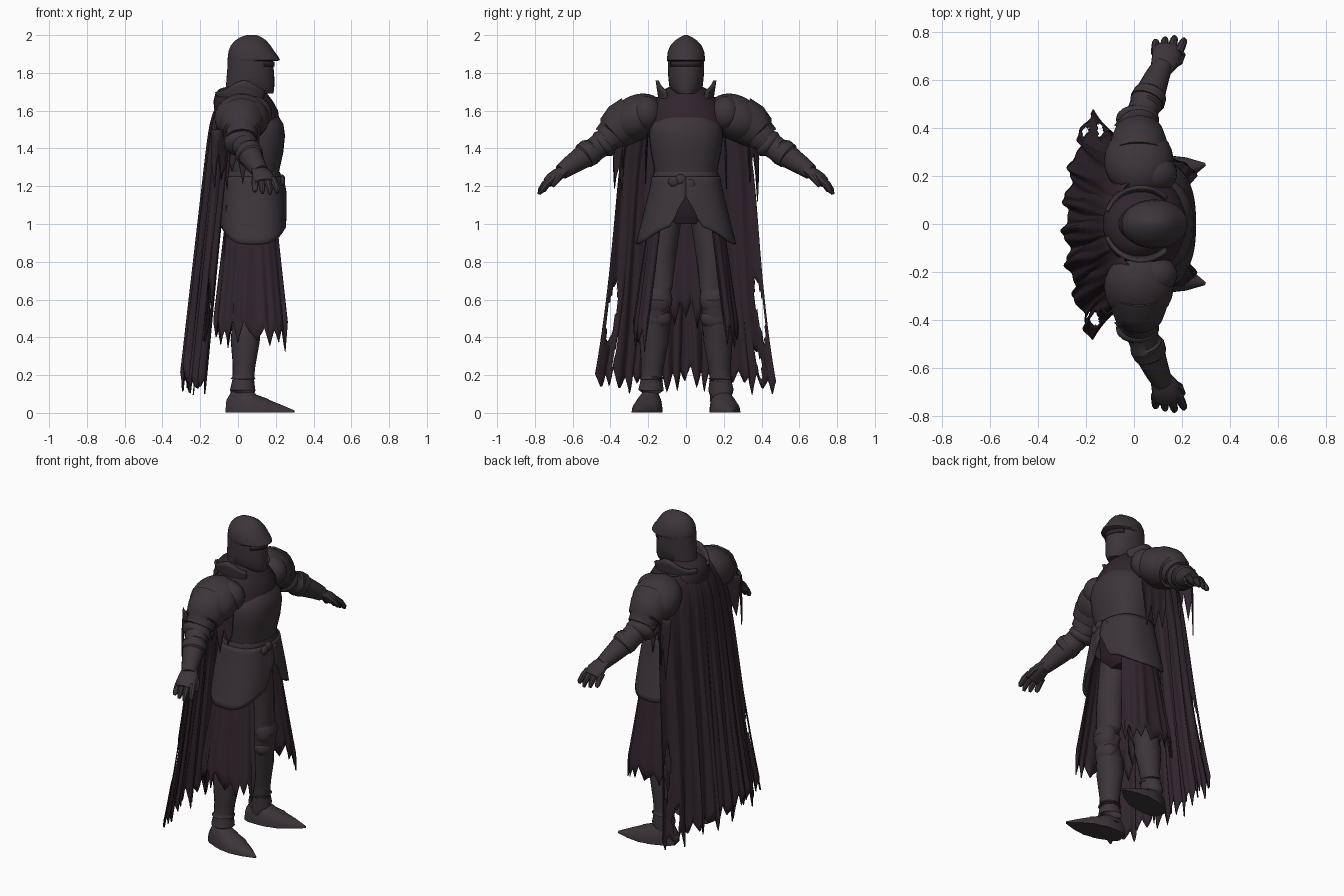
import bpy, bmesh, math, random
from mathutils import Vector, Matrix, Euler

random.seed(4)
old = bpy.data.objects.get("Cube")
if old:
    bpy.data.objects.remove(old)


def material(name, rgb):
    m = bpy.data.materials.new(name)
    m.use_nodes = True
    m.diffuse_color = (*rgb, 1)
    m.node_tree.nodes["Principled BSDF"].inputs["Base Color"].default_value = (*rgb, 1)
    return m


STEEL = material("dark steel", (0.045, 0.035, 0.041))
CLOTH = material("dark purple cloth", (0.03, 0.018, 0.026))
SLIT = material("shadow slit", (0.025, 0.019, 0.023))


def finish(name, bm, mat, thick=0, angle=40):
    bmesh.ops.recalc_face_normals(bm, faces=bm.faces)
    me = bpy.data.meshes.new(name)
    bm.to_mesh(me)
    bm.free()
    ob = bpy.data.objects.new(name, me)
    bpy.context.collection.objects.link(ob)
    me.materials.append(mat)
    bpy.ops.object.select_all(action='DESELECT')
    ob.select_set(True)
    bpy.context.view_layer.objects.active = ob
    bpy.ops.object.shade_smooth_by_angle(angle=math.radians(angle))
    if thick:
        mod = ob.modifiers.new("thickness", 'SOLIDIFY')
        mod.thickness = thick
        mod.offset = 0
    return ob


def loft(name, rings, mat):
    """Skin closed rings of points and cap both ends."""
    bm = bmesh.new()
    rows = [[bm.verts.new(p) for p in r] for r in rings]
    n = len(rows[0])
    for a, b in zip(rows, rows[1:]):
        for i in range(n):
            j = (i + 1) % n
            bm.faces.new((a[i], a[j], b[j], b[i]))
    bm.faces.new(rows[0])
    bm.faces.new(rows[-1])
    return finish(name, bm, mat)


def bend(t, power):
    """Signed power, which squares off a sine or cosine."""
    return math.copysign(abs(t) ** power, t)


def oval(z, back, front, half, power=1.0, n=32):
    """Horizontal ring; power below 1 is boxier."""
    c, r = (back + front) / 2, (front - back) / 2
    angles = [math.tau * i / n for i in range(n)]
    return [(c + r * bend(math.cos(a), power), half * bend(math.sin(a), power), z) for a in angles]


def tube(name, path, mat=STEEL, side=1, n=16, flat=1.0):
    """Limb along (x, y, z, radius) points; flat thins it vertically."""
    pts = [Vector((p[0], p[1] * side, p[2])) for p in path]
    rings = []
    for k, p in enumerate(pts):
        d = pts[min(k + 1, len(pts) - 1)] - pts[max(k - 1, 0)]
        q = d.to_track_quat('Z', 'X')
        r = path[k][3]
        rings.append([p + q @ Vector((r * flat * math.cos(math.tau * i / n),
                                      r * math.sin(math.tau * i / n), 0)) for i in range(n)])
    return loft(name, rings, mat)


def ball(name, loc, size, rot=(0, 0, 0), mat=STEEL):
    bm = bmesh.new()
    mtx = Matrix.LocRotScale(Vector(loc), Euler(rot), Vector(size))
    bmesh.ops.create_uvsphere(bm, u_segments=24, v_segments=14, radius=1, matrix=mtx)
    return finish(name, bm, mat)


def sheet(name, fn, nu, nv, mat=CLOTH, thick=0.006, hole=None):
    """Grid surface fn(u, v) with u, v in 0..1; hole(u, v) drops faces."""
    bm = bmesh.new()
    g = [[bm.verts.new(fn(i / nu, j / nv)) for i in range(nu + 1)] for j in range(nv + 1)]
    for j in range(nv):
        for i in range(nu):
            if not (hole and hole((i + .5) / nu, (j + .5) / nv)):
                bm.faces.new((g[j][i], g[j][i + 1], g[j + 1][i + 1], g[j + 1][i]))
    return finish(name, bm, mat, thick, 60)


def ragged(count, depth):
    """Torn hem: piecewise linear teeth between notches and tips."""
    k = [random.uniform(.5, 1) * depth if i % 2 else random.uniform(0, .35) * depth
         for i in range(2 * count + 1)]

    def f(u):
        t = min(u, .9999) * 2 * count
        i = int(t)
        return k[i] + (k[i + 1] - k[i]) * (t - i)
    return f


# Helmet: face guard below, skull with peaked brow above
loft("face_guard", [oval(*r) for r in (
    (1.69, .05, .187, .05), (1.705, -.02, .19, .07), (1.725, -.064, .192, .088), (1.78, -.06, .192, .094),
    (1.83, -.056, .188, .096), (1.88, -.055, .184, .097))], STEEL)
loft("skull", [oval(*r) for r in (
    (1.862, -.054, .205, .098), (1.868, -.055, .222, .102), (1.885, -.054, .214, .1), (1.915, -.05, .192, .096),
    (1.945, -.038, .172, .082), (1.972, -.015, .15, .058), (1.99, .015, .122, .03), (2.0, .045, .1, .008))], STEEL)
sheet("eye_slit", lambda u, v: (.066 + .125 * math.cos((u - .5) * 1.9), .099 * math.sin((u - .5) * 1.9),
                                1.86 - .025 * v), 14, 1, SLIT, .004)

# Neck, chest cloth, breastplate, belt and hips
loft("neck_cloth", [oval(*r) for r in (
    (1.5, -.11, .225, .21), (1.6, -.125, .212, .2), (1.65, -.13, .185, .17),
    (1.69, -.12, .155, .13), (1.715, -.1, .14, .11), (1.73, -.05, .13, .08))], CLOTH)
loft("breastplate", [oval(*r, .85) for r in (
    (1.25, -.06, .215, .165), (1.29, -.07, .22, .168), (1.38, -.09, .24, .186), (1.47, -.1, .249, .197),
    (1.53, -.1, .24, .188), (1.565, -.09, .218, .15))], STEEL)
loft("belt", [oval(*r, .85) for r in (
    (1.23, -.07, .225, .175), (1.25, -.072, .23, .178), (1.275, -.065, .222, .169))], STEEL)
for y, z in ((-.065, 1.225), (-.03, 1.235), (.02, 1.21)):
    ball("belt_knot", (.232, y, z), (.018, .03, .028))
loft("hips", [oval(*r) for r in ((1.0, -.03, .13, .13), (1.07, -.06, .18, .18), (1.24, -.06, .2, .165))], CLOTH)


# Hip armour flaring at the sides, split at the front
def hip_plate(u, v):
    a = math.tau * u
    c, s = math.cos(a), math.sin(a)
    low = .893 + .1 * abs(c) ** 3
    if c > 0:
        low += .15 * max(0, 1 - abs(s) * 4.5)
    b = math.sin(v * math.pi / 2)
    return (.082 + (.148 + .022 * b) * bend(c, .8), (.175 + .04 * b + .045 * v * v) * bend(s, .8),
            1.25 + (low - 1.25) * v)


sheet("hip_armour", hip_plate, 72, 12, STEEL, .012)

# Long cape with folds, torn hem and holes
hem = ragged(19, .17)
TEARS = ((.035, .76, .022, .1), (.965, .73, .022, .1), (.09, .9, .014, .06), (.92, .92, .014, .05))


def cape(u, v):
    s = 2 * u - 1
    w = .25 + .11 * (1 - (1 - v) ** 8) + .005 * v + .115 * v ** 2.5
    low = .27 - .05 * s * s - hem(u)
    fold = .012 * math.sin(s * 22) * (.1 + 1.2 * v) + .005 * math.sin(s * 57 + 1) * v
    tuck = .06 * (1 - v) ** 24
    return (-.135 - .15 * v + .11 * s * s + fold + tuck, s * w + .006 * math.sin(s * 24 + v * 5),
            1.67 + (low - 1.67) * v)


sheet("cape", cape, 170, 32,
      hole=lambda u, v: any(((u - a) / c) ** 2 + ((v - b) / d) ** 2 < 1 for a, b, c, d in TEARS))

# Torn cloth behind the legs
back_hem = ragged(5, .2)
sheet("rear_loincloth", lambda u, v: (-.06 - .03 * v, (u - .5) * .3, 1.1 - v * (.48 + back_hem(u))), 40, 6)

for side, tag in ((1, "left_"), (-1, "right_")):
    # Upright collar plate beside the neck
    def collar(u, v):
        a = math.radians(45 + 115 * u)
        r = .135 + .018 * v
        return (.03 + r * math.cos(a), side * r * math.sin(a), 1.64 + (.06 + .06 * math.sin(a) ** 6) * v)

    sheet(tag + "collar", collar, 20, 4, STEEL, .016)
    # Shoulder armour
    ball(tag + "pauldron", (.02, .262 * side, 1.562), (.145, .155, .118), (-.55 * side, 0, 0))
    ball(tag + "chest_guard", (.08, .21 * side, 1.585), (.1, .082, .092))
    tube(tag + "shoulder_plates", [
        (.02, .28, 1.56, .122), (.02, .34, 1.525, .118), (.02, .385, 1.485, .1), (.02, .387, 1.483, .085),
        (.02, .415, 1.45, .082)], side=side, n=20)
    # Arm with elbow guard and flared cuffs
    tube(tag + "arm", [
        (.02, .3, 1.54, .07), (.02, .38, 1.475, .074), (.03, .45, 1.42, .066), (.045, .49, 1.39, .064),
        (.05, .5, 1.385, .07), (.075, .56, 1.345, .06), (.1, .62, 1.305, .05), (.12, .66, 1.275, .042)], side=side)
    ball(tag + "elbow_guard", (.015, .435 * side, 1.425), (.09, .045, .078), (-.7 * side, 0, 0))
    tube(tag + "elbow_spike", [(0, .44, 1.44, .04), (-.045, .42, 1.45, .025), (-.08, .41, 1.46, .003)], side=side, n=8)
    tube(tag + "cuff", [(.055, .51, 1.38, .074), (.068, .54, 1.36, .07), (.07, .545, 1.355, .055)], side=side)
    # Gauntlet
    tube(tag + "palm", [(.11, .64, 1.29, .045), (.128, .675, 1.265, .058), (.138, .71, 1.238, .062),
                        (.142, .735, 1.218, .05)], side=side, n=14, flat=.55)
    for i in range(4):
        x, t = .09 + .031 * i, abs(i - 1.8) * .009
        tube(tag + "finger_%d" % (i + 1), [(x, .71, 1.238, .02), (x + .005 * i, .752 - t, 1.21, .018),
             (x + .008 * i, .772 - t, 1.18, .015), (x + .008 * i, .78 - t, 1.155 + t, .008)], side=side, n=8)
    tube(tag + "thumb", [(.15, .66, 1.27, .022), (.188, .68, 1.24, .02), (.205, .705, 1.2, .01)], side=side, n=8)

    # Legs with knee guards and greaves
    tube(tag + "leg", [
        (.06, .1, 1.08, .085), (.065, .13, .85, .08), (.07, .145, .67, .073), (.075, .15, .6, .078),
        (.065, .155, .52, .072), (.045, .162, .46, .078), (.038, .17, .38, .077), (.032, .178, .25, .06),
        (.028, .182, .18, .057), (.025, .185, .12, .068), (.025, .185, .06, .06)], side=side, n=20)
    ball(tag + "knee_guard", (.09, .15 * side, .6), (.06, .078, .09))
    ball(tag + "knee_plate", (.08, .153 * side, .5), (.055, .076, .06))
    tube(tag + "greave_cuff", [(.03, .18, .16, .06), (.028, .183, .18, .067), (.03, .18, .2, .058)], side=side)
    # Pointed armoured shoe, from heel to toe
    rings = []
    for t, w, h in ((0, .035, .07), (.08, .055, .12), (.28, .07, .125), (.42, .076, .1), (.44, .072, .094),
                    (.6, .072, .074), (.62, .067, .068), (.8, .045, .042), (1, .006, .012)):
        o = Vector((-.058 + .355 * t, (.172 + .076 * t) * side, 0))
        across = Vector((-.076 * side, .355, 0)).normalized()
        rings.append([o + across * w * math.cos(a) + Vector((0, 0, .002 + h * abs(math.sin(a)) ** .9))
                      for a in [i * math.pi / 12 for i in range(13)]])
    loft(tag + "shoe", rings, STEEL)

    # Side skirt of torn cloth, tucked under the hip armour
    skirt_hem = ragged(8, .18)

    def skirt(u, v):
        a = math.radians(38 + 114 * u)
        c, s = math.cos(a), math.sin(a)
        r = 1 + .01 * math.sin(u * 40) * v
        p = .82 - .15 * v
        return (.075 + (.142 + .078 * v) * bend(c, p) * r, side * (.18 + .095 * v) * s ** p * r,
                1.12 - v * (.62 + skirt_hem(u)))

    sheet(tag + "skirt", skirt, 64, 10)
    # Tatters below the arm and beside the chest
    arm_hem, chest_hem = ragged(3, .34), ragged(3, .2)
    sheet(tag + "arm_tatters", lambda u, v: (-.14 + .1 * u, side * (.345 + .025 * math.sin(u * 5) + .015 * v),
                                             1.5 - v * (.08 + arm_hem(u))), 24, 8)
    sheet(tag + "chest_tatters", lambda u, v: (-.06 + .17 * u, side * (.2 + .015 * v),
                                               1.52 - v * (.14 + chest_hem(u))), 24, 6)
